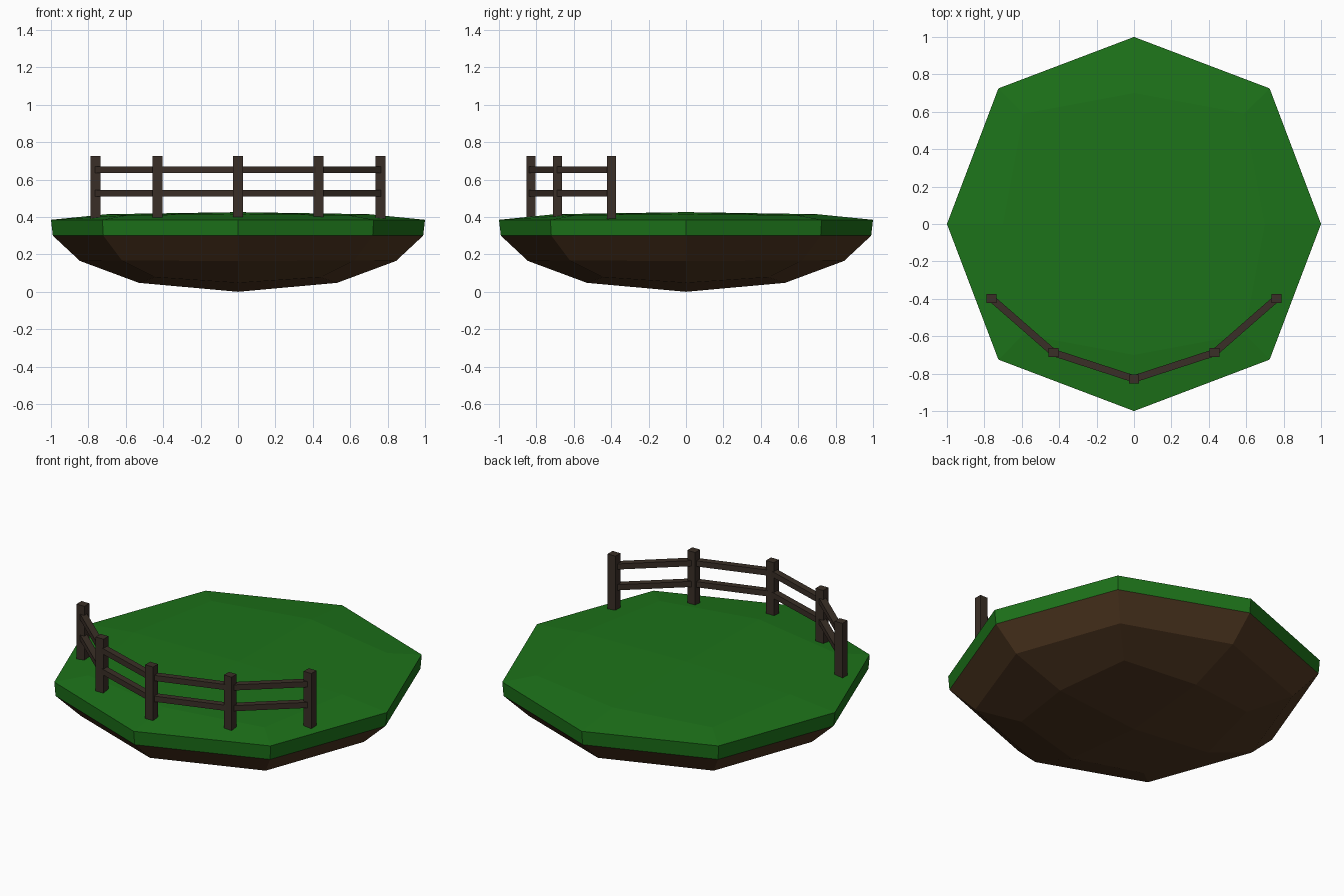
import bpy, bmesh
from mathutils import Vector, Matrix

if "Cube" in bpy.data.objects:
    bpy.data.objects.remove(bpy.data.objects["Cube"])


def material(name, rgb):
    m = bpy.data.materials.new(name)
    m.diffuse_color = (*rgb, 1)
    m.use_nodes = True
    m.node_tree.nodes["Principled BSDF"].inputs["Base Color"].default_value = m.diffuse_color
    return m


GRASS = material("grass_green", (0.012, 0.17, 0.01))
DIRT = material("dirt_brown", (0.08, 0.038, 0.015))
WOOD = material("dark_wood", (0.042, 0.028, 0.02))


def finish(name, bm, mat):
    bmesh.ops.recalc_face_normals(bm, faces=bm.faces)
    me = bpy.data.meshes.new(name)
    bm.to_mesh(me)
    bm.free()
    me.materials.append(mat)
    ob = bpy.data.objects.new(name, me)
    bpy.context.collection.objects.link(ob)
    return ob


def octagon_shell(name, rings, centre_z, mat, up):
    """Stacked eight-sided rings (axis radius, diagonal xy, axis z, diagonal z),
    closed by four quads meeting at a centre point."""
    bm = bmesh.new()
    loops = []
    for r, d, z, dz in rings:
        pts = [(r, 0, z), (d, d, dz), (0, r, z), (-d, d, dz),
               (-r, 0, z), (-d, -d, dz), (0, -r, z), (d, -d, dz)]
        loops.append([bm.verts.new(p) for p in pts])
    for a, b in zip(loops, loops[1:]):
        for i in range(8):
            j = (i + 1) % 8
            bm.faces.new((a[i], a[j], b[j], b[i]))
    c = bm.verts.new((0, 0, centre_z))
    last = loops[-1]
    for i in range(0, 8, 2):
        bm.faces.new((c, last[i], last[i + 1], last[(i + 2) % 8]))
    ob = finish(name, bm, mat)
    # make the centre cap face outwards
    if ob.data.polygons[-1].normal.z * up < 0:
        ob.data.flip_normals()
    return ob


# Grass cap and earth underside
octagon_shell("grass_top", [(0.99, 0.72, 0.30, 0.30),
                            (1.0, 0.725, 0.385, 0.385),
                            (0.70, 0.59, 0.415, 0.41)], 0.426, GRASS, 1)
octagon_shell("earth_underside", [(0.99, 0.72, 0.30, 0.30),
                                  (0.845, 0.62, 0.165, 0.167),
                                  (0.53, 0.44, 0.048, 0.078)], 0.0, DIRT, -1)


def box(name, centre, size, mat, angle=0.0):
    bm = bmesh.new()
    bmesh.ops.create_cube(bm, size=1, matrix=Matrix.Translation(centre)
                          @ Matrix.Rotation(angle, 4, 'Z')
                          @ Matrix.Diagonal((*size, 1)))
    return finish(name, bm, mat)


# Curved fence: posts joined by two rails
posts = [Vector(p) for p in ((-0.762, -0.398), (-0.43, -0.688), (0, -0.828),
                             (0.43, -0.688), (0.762, -0.398))]
for i, p in enumerate(posts):
    box(f"fence_post_{i + 1}", (p.x, p.y, 0.555), (0.052, 0.048, 0.34), WOOD)
for i, (a, b) in enumerate(zip(posts, posts[1:])):
    mid, d = (a + b) / 2, b - a
    angle = Vector((1, 0)).angle_signed(d) * -1
    for tag, z in (("lower", 0.527), ("upper", 0.653)):
        box(f"{tag}_rail_{i + 1}", (mid.x, mid.y, z),
            (d.length + 0.01, 0.038, 0.034), WOOD, angle)
